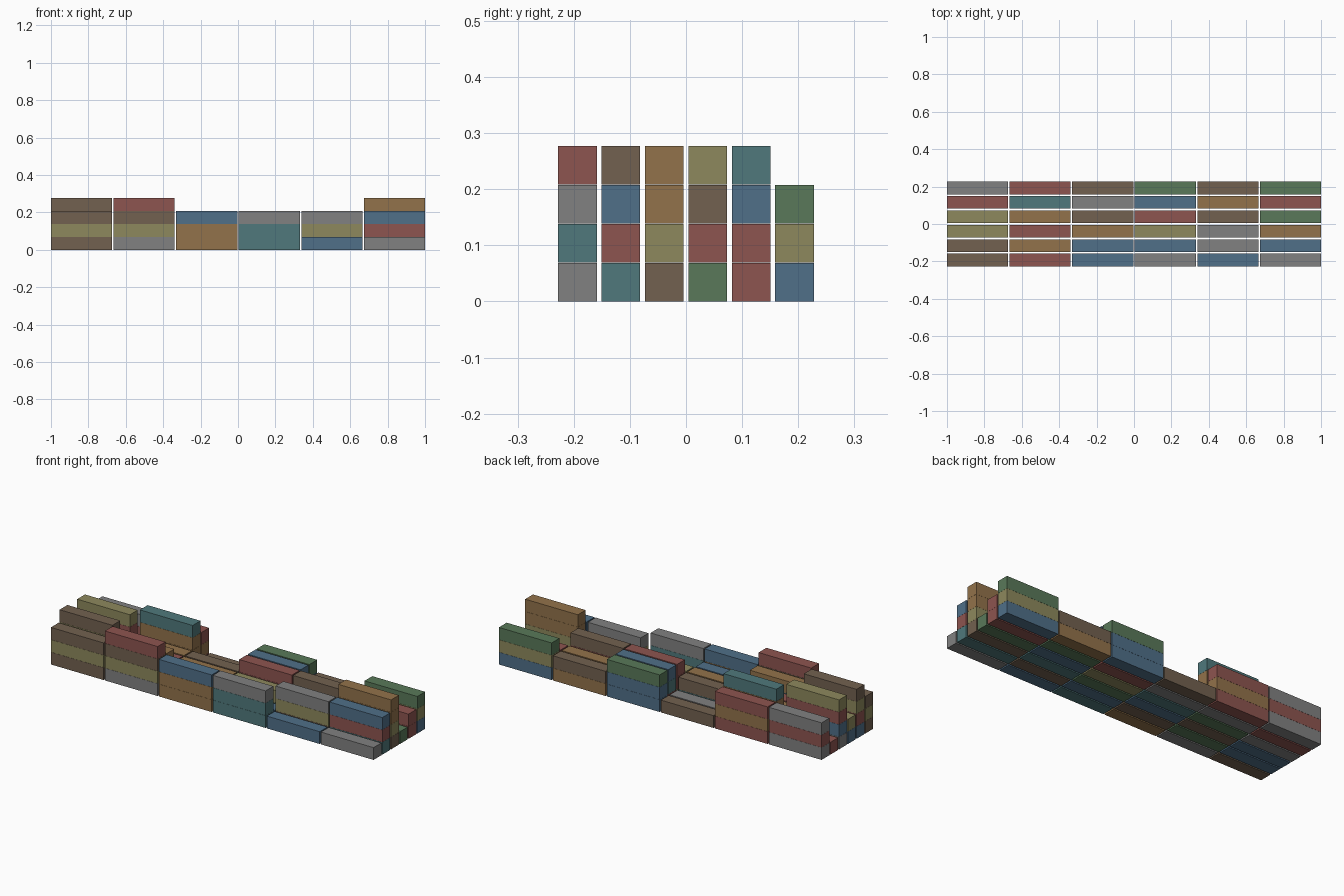
import bpy

if "Cube" in bpy.data.objects:
    bpy.data.objects.remove(bpy.data.objects["Cube"])

# Container size and spacing
L, W, H = 0.327, 0.069, 0.0688
PX, PY, PZ = 0.3346, 0.0774, 0.0694

COLOURS = {
    "K": ("brown", (0.17, 0.12, 0.08)),
    "O": ("orange", (0.29, 0.17, 0.07)),
    "Y": ("olive", (0.27, 0.25, 0.11)),
    "R": ("red", (0.27, 0.09, 0.08)),
    "G": ("grey", (0.22, 0.22, 0.22)),
    "T": ("teal", (0.08, 0.19, 0.20)),
    "B": ("blue", (0.08, 0.16, 0.25)),
    "N": ("green", (0.10, 0.19, 0.10)),
}

# One line per row, front to back; one word per stack, left to right;
# letters run from the bottom container to the top one
STACKS = [
    "KYK GYKR OOB TTG B G",
    "BRYK NTO KB B KYG TRB",
    "BY KR BO NY TG KYOO",
    "GBRY NO TK YRR BRK N",
    "R GOOT G RTB NO RR",
    "GRG ROR K BBN OK BYN",
]

# Materials
mats = {}
for key, (name, rgb) in COLOURS.items():
    mats[key] = bpy.data.materials.new(name + "_paint")
    mats[key].diffuse_color = (*rgb, 1)

# Shared box mesh per colour
V = [(x * L / 2, y * W / 2, z * H) for z in (0, 1) for y in (-1, 1) for x in (-1, 1)]
F = [(0, 2, 3, 1), (4, 5, 7, 6), (0, 1, 5, 4), (2, 6, 7, 3), (0, 4, 6, 2), (1, 3, 7, 5)]
meshes = {}
for key, mat in mats.items():
    me = bpy.data.meshes.new(COLOURS[key][0] + "_container")
    me.from_pydata(V, [], F)
    me.materials.append(mat)
    meshes[key] = me

# Container stacks
for row, line in enumerate(STACKS):
    for col, stack in enumerate(line.split()):
        for level, key in enumerate(stack):
            ob = bpy.data.objects.new(f"container_{row}_{col}_{level}", meshes[key])
            ob.location = ((col - 2.5) * PX, (row - 2.5) * PY, level * PZ)
            bpy.context.collection.objects.link(ob)

for m in bpy.data.materials:
    if m.users and not m.is_grease_pencil:
        m.use_nodes = True
        m.node_tree.nodes["Principled BSDF"].inputs["Base Color"].default_value = m.diffuse_color
